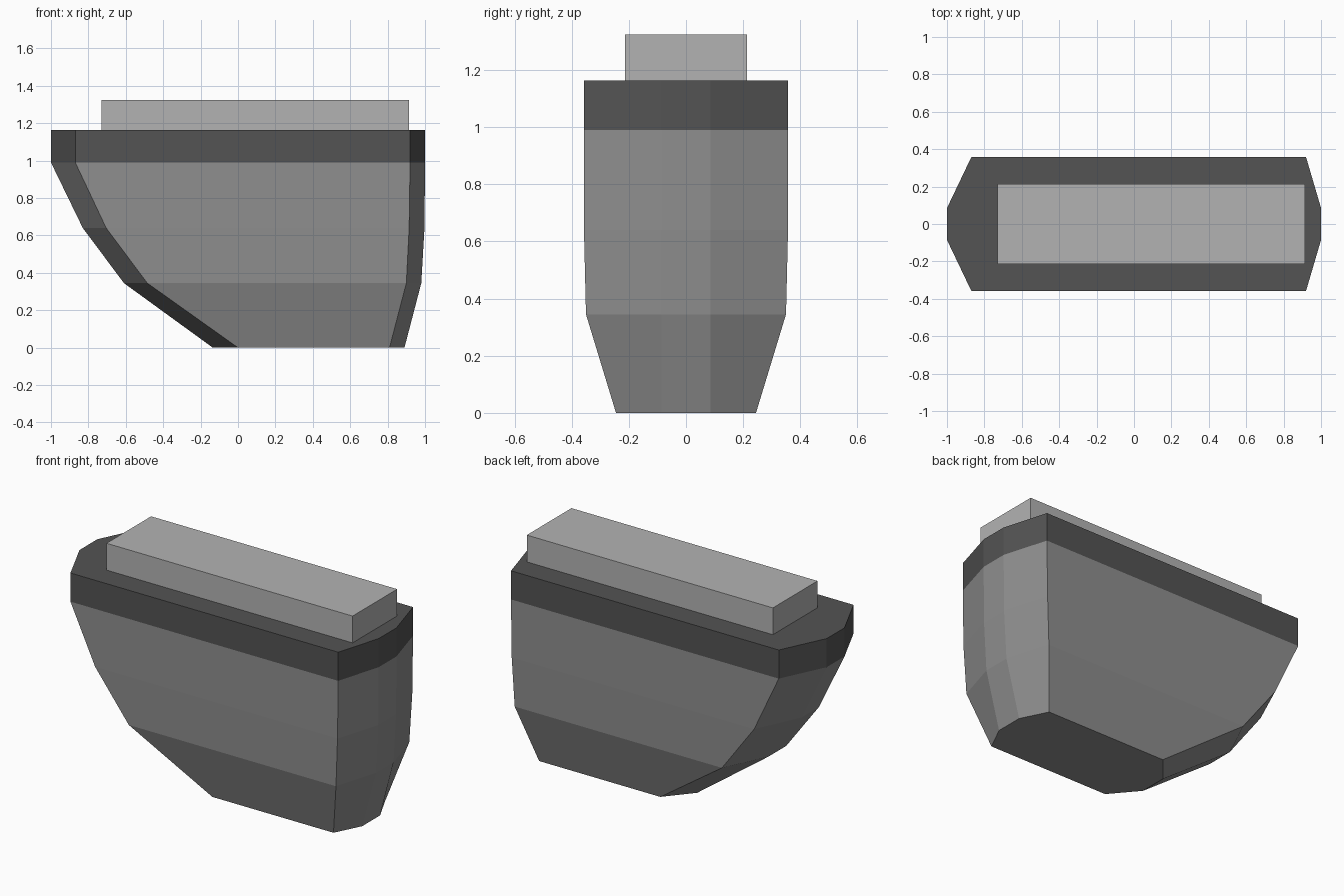
import bpy
import bmesh

cube = bpy.data.objects.get("Cube")
if cube:
    bpy.data.objects.remove(cube, do_unlink=True)


def make_material(name, value):
    mat = bpy.data.materials.new(name)
    mat.use_nodes = True
    color = (value, value, value, 1)
    mat.diffuse_color = color
    mat.node_tree.nodes["Principled BSDF"].inputs["Base Color"].default_value = color
    return mat


def loft(name, sections, mat):
    """Skin a stack of horizontal outlines into a closed solid."""
    bm = bmesh.new()
    rings = [[bm.verts.new((x, y, z)) for x, y in outline] for z, outline in sections]
    for low, high in zip(rings, rings[1:]):
        n = len(low)
        for i in range(n):
            j = (i + 1) % n
            bm.faces.new((low[i], low[j], high[j], high[i]))
    bm.faces.new(rings[0][::-1])
    bm.faces.new(rings[-1])
    bmesh.ops.recalc_face_normals(bm, faces=bm.faces)
    mesh = bpy.data.meshes.new(name)
    bm.to_mesh(mesh)
    bm.free()
    mesh.materials.append(mat)
    obj = bpy.data.objects.new(name, mesh)
    bpy.context.collection.objects.link(obj)
    return obj


TIP = 0.085  # half width of the blunt ends


def outline(bow, bow_shoulder, stern_shoulder, stern, half):
    side = [(bow, TIP), (bow_shoulder, half), (stern_shoulder, half), (stern, TIP)]
    return side + [(x, -y) for x, y in reversed(side)]


hull_grey = make_material("hull grey", 0.275)
band_grey = make_material("dark band grey", 0.087)
block_grey = make_material("light block grey", 0.45)

# Tapered lower body with a raked bow
rim = outline(-1, -0.87, 0.92, 1, 0.357)
loft("hull", [
    (0, outline(-0.135, 0, 0.81, 0.89, 0.245)),
    (0.345, outline(-0.61, -0.485, 0.9, 0.98, 0.35)),
    (0.64, outline(-0.83, -0.705, 0.915, 0.997, 0.357)),
    (0.99, rim),
], hull_grey)

# Dark rim band with flat deck
loft("rim_band", [(0.99, rim), (1.163, rim)], band_grey)

# Light block on the deck
block = [(-0.73, -0.213), (0.915, -0.213), (0.915, 0.213), (-0.73, 0.213)]
loft("top_block", [(1.163, block), (1.325, block)], block_grey)
